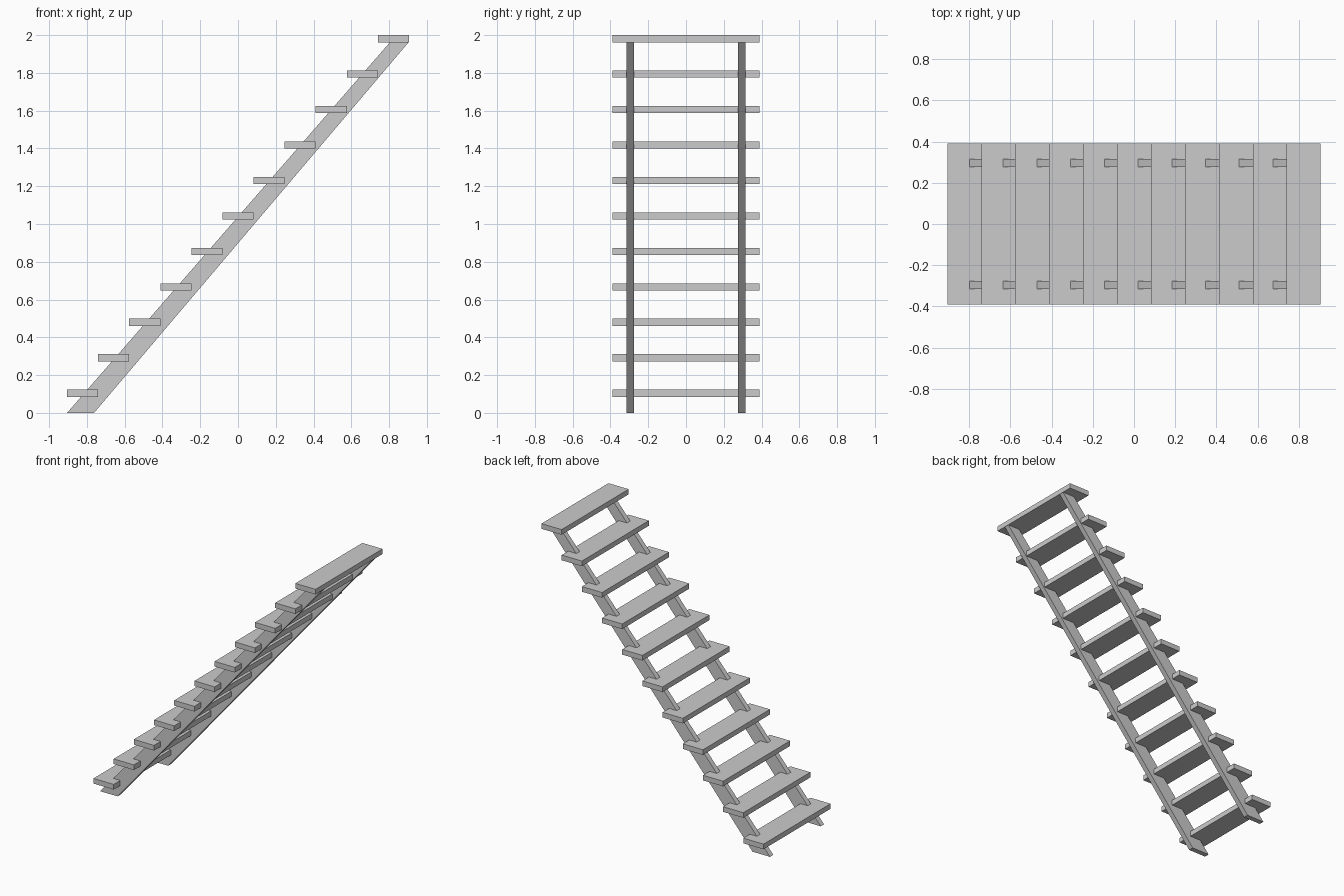
import bpy, bmesh

if "Cube" in bpy.data.objects:
    bpy.data.objects.remove(bpy.data.objects["Cube"])

def prism(name, profile, y0, y1):
    """Extrude an XZ profile from y0 to y1."""
    bm = bmesh.new()
    face = bm.faces.new([bm.verts.new((x, y0, z)) for x, z in profile])
    ext = bmesh.ops.extrude_face_region(bm, geom=[face])
    verts = [v for v in ext["geom"] if isinstance(v, bmesh.types.BMVert)]
    bmesh.ops.translate(bm, verts=verts, vec=(0, y1 - y0, 0))
    bmesh.ops.recalc_face_normals(bm, faces=bm.faces)
    mesh = bpy.data.meshes.new(name)
    bm.to_mesh(mesh)
    bm.free()
    obj = bpy.data.objects.new(name, mesh)
    bpy.context.collection.objects.link(obj)
    return obj

STEPS, HALF_LEN, HALF_WIDTH, THICK = 11, 0.905, 0.39, 0.038
run = 2 * HALF_LEN / STEPS
rise = 0.1877

# Treads
for i in range(STEPS):
    x0 = -HALF_LEN + i * run
    x1 = x0 + run
    top = 2.0 - (STEPS - 1 - i) * rise
    prism(f"tread_{i + 1}", [(x0, top - THICK), (x1, top - THICK), (x1, top), (x0, top)],
          -HALF_WIDTH, HALF_WIDTH)

# Sloping side stringers, running from the floor to under the top tread
rail = [(-0.905, 0), (-0.762, 0), (0.905, 1.964), (0.806, 1.964)]
for side, y in (("front", -0.295), ("back", 0.295)):
    prism(f"{side}_stringer", rail, y - 0.019, y + 0.019)
